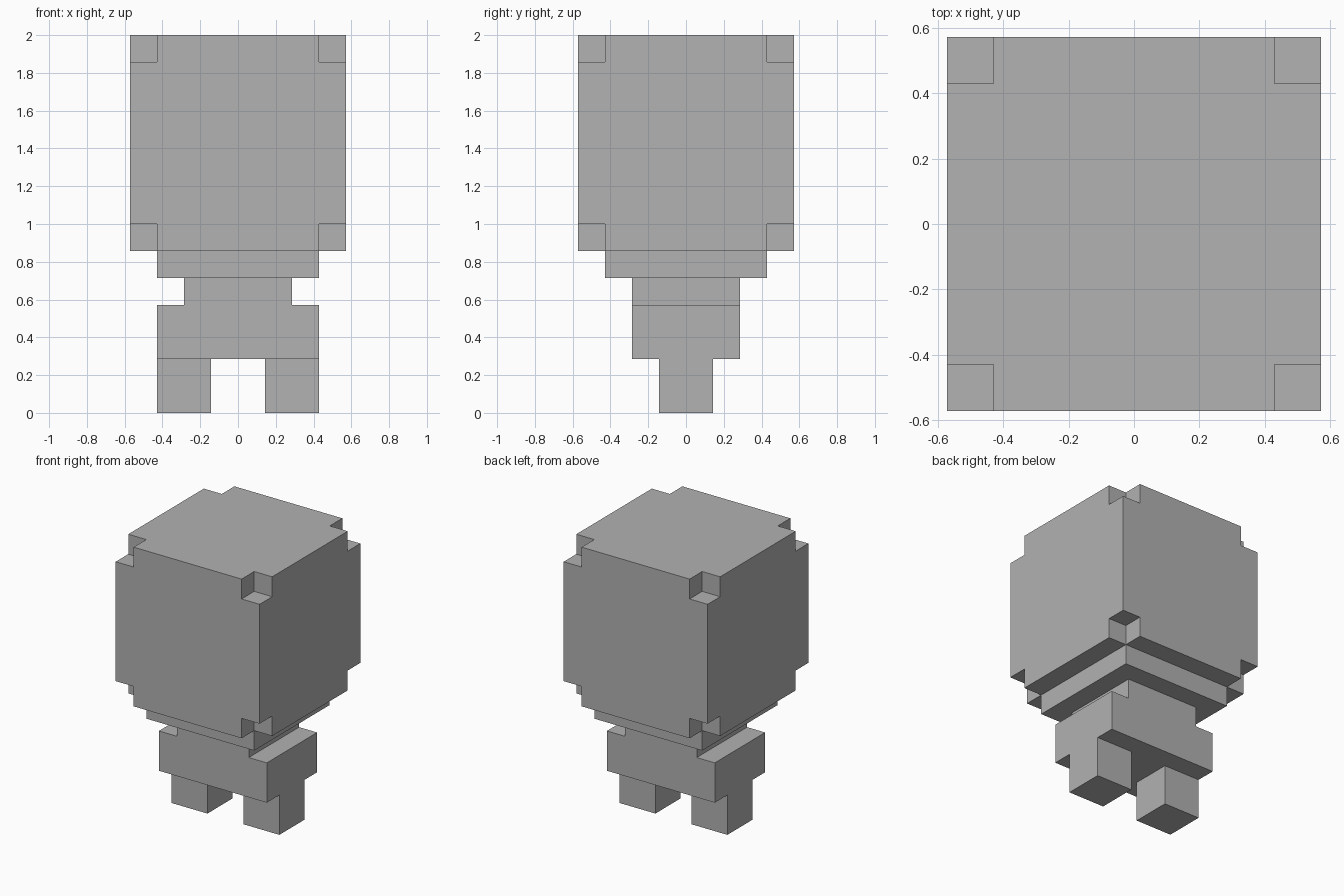
import bpy
import bmesh
from itertools import product
from mathutils import Matrix, Vector

U = 1 / 7  # one block of the model's grid

cube = bpy.data.objects.get("Cube")
if cube:
    bpy.data.objects.remove(cube, do_unlink=True)

grey = bpy.data.materials.new("plain_grey")
grey.use_nodes = True
grey.diffuse_color = (0.445, 0.445, 0.445, 1)
grey.node_tree.nodes["Principled BSDF"].inputs["Base Color"].default_value = grey.diffuse_color


def add_box(bm, low, high):
    """Add a box between two corners given in blocks."""
    low, high = Vector(low) * U, Vector(high) * U
    matrix = Matrix.Translation((low + high) / 2) @ Matrix.Diagonal((high - low).to_4d())
    matrix[3][3] = 1
    bmesh.ops.create_cube(bm, size=1, matrix=matrix)


def finish(name, bm):
    bmesh.ops.recalc_face_normals(bm, faces=bm.faces)
    mesh = bpy.data.meshes.new(name)
    bm.to_mesh(mesh)
    bm.free()
    mesh.materials.append(grey)
    obj = bpy.data.objects.new(name, mesh)
    bpy.context.collection.objects.link(obj)
    return obj


def box(name, low, high):
    bm = bmesh.new()
    add_box(bm, low, high)
    return finish(name, bm)


# Legs
box("left_leg", (1, -1, 0), (3, 1, 2))
box("right_leg", (-3, -1, 0), (-1, 1, 2))

# Torso and neck: one stepped profile extruded front to back
half = [(3, 2), (3, 4), (2, 4), (2, 5)]
outline = half + [(-x, z) for x, z in reversed(half)]
bm = bmesh.new()
front = bm.faces.new([bm.verts.new((x * U, -2 * U, z * U)) for x, z in outline])
ext = bmesh.ops.extrude_face_region(bm, geom=[front], use_keep_orig=True)
bmesh.ops.translate(bm, vec=(0, 4 * U, 0),
                    verts=[v for v in ext["geom"] if isinstance(v, bmesh.types.BMVert)])
finish("torso", bm)

# Chin slab
box("chin", (-3, -3, 5), (3, 3, 6))

# Head with a one-block notch at each corner
head = box("head", (-4, -4, 6), (4, 4, 14))
bm = bmesh.new()
for x, y, z in product((-4, 4), (-4, 4), (6, 14)):
    add_box(bm, (x - 1, y - 1, z - 1), (x + 1, y + 1, z + 1))
notches = finish("corner_notches", bm)
notches.hide_render = True

cut = head.modifiers.new("corner_cut", "BOOLEAN")
cut.operation = "DIFFERENCE"
cut.solver = "EXACT"
cut.object = notches
bpy.context.view_layer.objects.active = head
bpy.ops.object.modifier_apply(modifier=cut.name)
bpy.data.objects.remove(notches, do_unlink=True)
